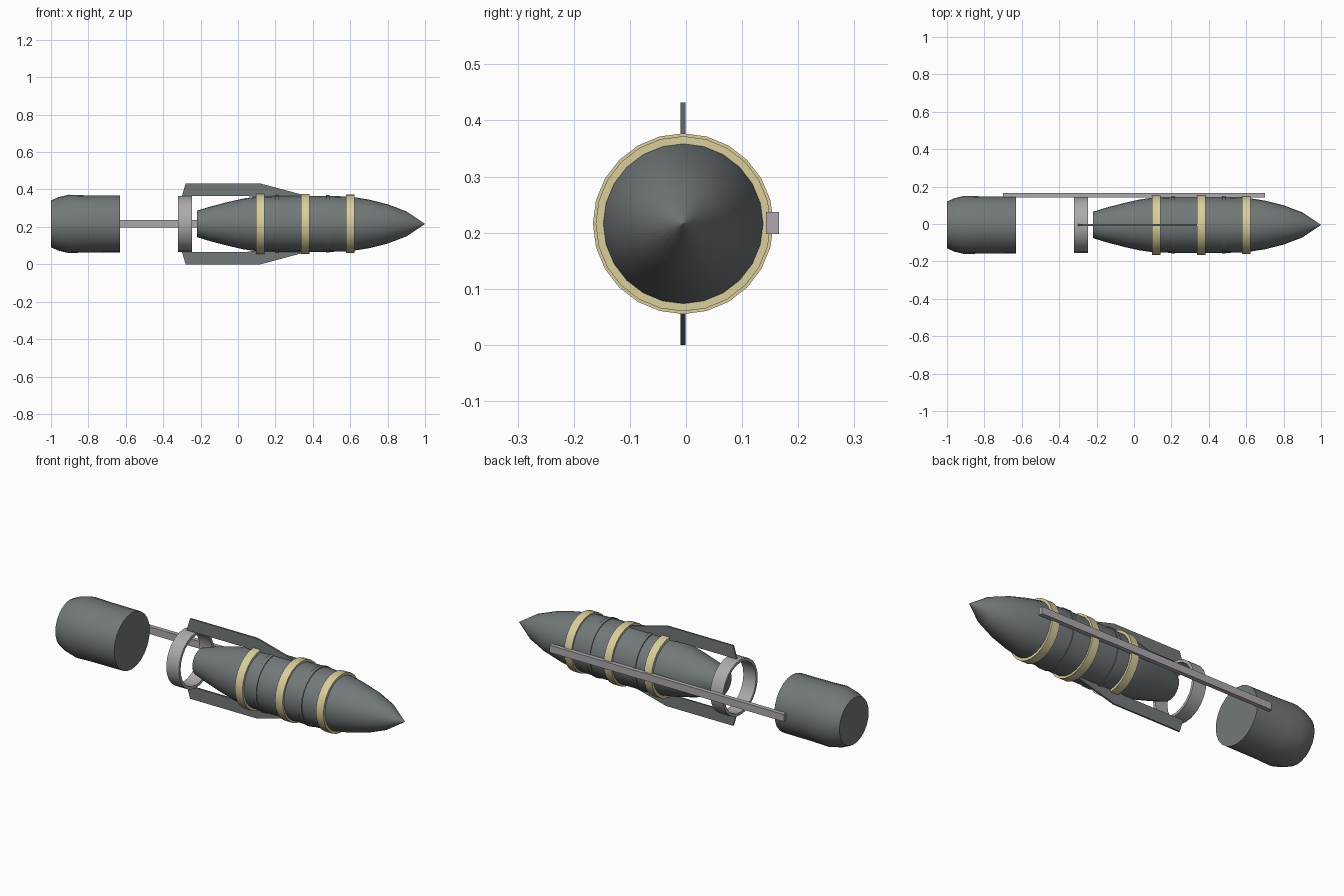
import bpy, bmesh
from math import cos, sin, tau, radians

if "Cube" in bpy.data.objects:
    bpy.data.objects.remove(bpy.data.objects["Cube"])

SIDES = 24
CY, CZ = -0.005, 0.216      # long axis of the model


def material(name, rgb):
    m = bpy.data.materials.new(name)
    m.use_nodes = True
    m.diffuse_color = (*rgb, 1)
    m.node_tree.nodes["Principled BSDF"].inputs["Base Color"].default_value = (*rgb, 1)
    return m


hull_gray = material("hull gray", (0.17, 0.19, 0.19))
light_gray = material("light gray", (0.42, 0.40, 0.42))
yellow = material("pale yellow", (0.70, 0.62, 0.34))


def finish(name, bm, mat, smooth=True):
    bmesh.ops.remove_doubles(bm, verts=bm.verts, dist=1e-5)
    bmesh.ops.recalc_face_normals(bm, faces=bm.faces)
    me = bpy.data.meshes.new(name)
    bm.to_mesh(me)
    bm.free()
    me.materials.append(mat)
    ob = bpy.data.objects.new(name, me)
    bpy.context.collection.objects.link(ob)
    if smooth:
        bpy.ops.object.select_all(action='DESELECT')
        ob.select_set(True)
        bpy.context.view_layer.objects.active = ob
        bpy.ops.object.shade_smooth_by_angle(angle=radians(35))
    return ob


def lathe(name, profile, mat, closed=False):
    """Turn (x, radius) points around the long axis."""
    bm = bmesh.new()
    loops = []
    for x, r in profile:
        loops.append([bm.verts.new((x, CY + r * sin(tau * i / SIDES), CZ + r * cos(tau * i / SIDES)))
                      for i in range(SIDES)])
    pairs = list(zip(loops, loops[1:]))
    if closed:
        pairs.append((loops[-1], loops[0]))
    for a, b in pairs:
        for i in range(SIDES):
            j = (i + 1) % SIDES
            bm.faces.new((a[i], a[j], b[j], b[i]))
    if not closed:
        bm.faces.new(loops[0])
        bm.faces.new(loops[-1])
    return finish(name, bm, mat)


def ring(name, x, width, outer, inner, mat):
    a, b = x - width / 2, x + width / 2
    return lathe(name, [(a, inner), (a, outer), (b, outer), (b, inner)], mat, closed=True)


def box(name, lo, hi, mat):
    bm = bmesh.new()
    bmesh.ops.create_cube(bm, size=1)
    for v in bm.verts:
        v.co = [l + (c + 0.5) * (h - l) for l, h, c in zip(lo, hi, v.co)]
    return finish(name, bm, mat, smooth=False)


# Main hull with pointed nose
lathe("hull", [(-0.22, 0.07), (-0.15, 0.092), (-0.05, 0.118), (0.03, 0.136), (0.10, 0.146),
               (0.22, 0.150), (0.48, 0.150), (0.60, 0.146), (0.70, 0.130), (0.80, 0.105),
               (0.90, 0.067), (0.998, 0.002), (1.0, 0.0005)], hull_gray)

# Yellow bands and hull seam rings
for i, (x, r) in enumerate([(0.12, 0.161), (0.36, 0.161), (0.60, 0.156)]):
    ring(f"yellow_band_{i + 1}", x, 0.045, r, 0.13, yellow)
for i, x in enumerate([0.21, 0.48]):
    ring(f"seam_ring_{i + 1}", x, 0.02, 0.154, 0.14, hull_gray)

# Open ring behind the tail
ring("tail_ring", -0.283, 0.075, 0.149, 0.134, light_gray)

# Rear canister
lathe("rear_canister", [(-1.0, 0.125), (-0.96, 0.143), (-0.905, 0.156), (-0.82, 0.153),
                        (-0.63, 0.152)], hull_gray)

# Fins above and below
for name, side in (("top_fin", 1), ("bottom_fin", -1)):
    bm = bmesh.new()
    outline = [(-0.30, 0.149), (-0.28, 0.216), (0.12, 0.216), (0.36, 0.152), (0.30, 0.14),
               (0.10, 0.142), (0.05, 0.149)]
    front, back = [[bm.verts.new((x, CY + t, CZ + side * h)) for x, h in outline]
                   for t in (-0.0045, 0.0045)]
    bm.faces.new(front)
    bm.faces.new(back)
    for i in range(len(outline)):
        j = (i + 1) % len(outline)
        bm.faces.new((front[i], front[j], back[j], back[i]))
    finish(name, bm, hull_gray, smooth=False)

# Long side rail joining hull and canister
box("side_rail", (-0.70, 0.143, 0.198), (0.70, 0.166, 0.237), light_gray)
